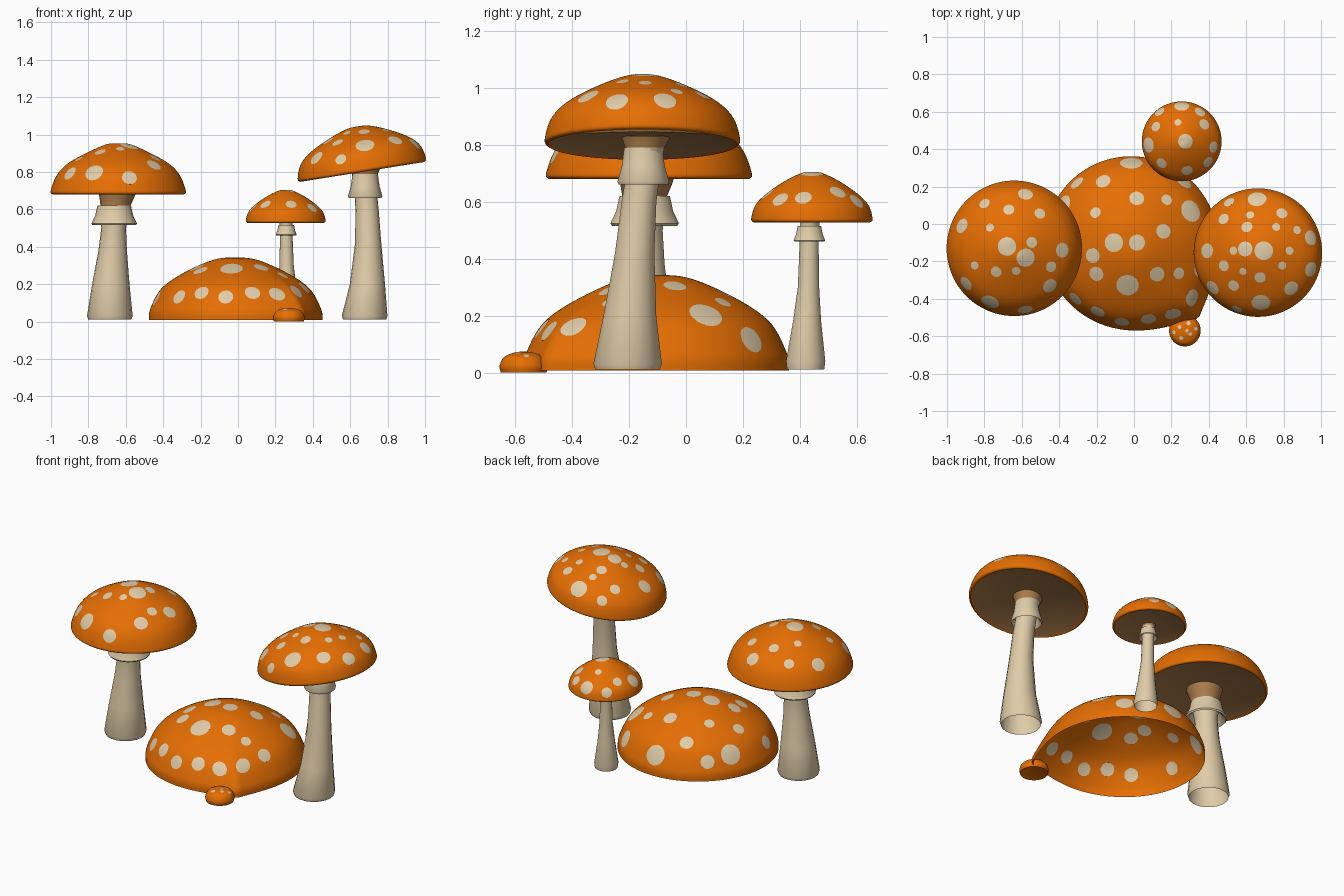
import bpy, bmesh, math
from mathutils import Vector

if "Cube" in bpy.data.objects:
    bpy.data.objects.remove(bpy.data.objects["Cube"])


def material(name, rgb):
    m = bpy.data.materials.new(name)
    m.diffuse_color = (*rgb, 1)
    m.use_nodes = True
    m.node_tree.nodes["Principled BSDF"].inputs["Base Color"].default_value = m.diffuse_color
    return m


ORANGE = material("orange cap", (0.78, 0.155, 0.001))
CREAM = material("cream", (0.74, 0.60, 0.39))
TAN = material("tan gills", (0.43, 0.215, 0.075))


def lathe(name, rings, segs, mats, rule=None, warp=None, spots=(), angle=40):
    """Skin circular rings (cx, cy, z, r); rule picks a material from (centre, ring)."""
    bm = bmesh.new()
    rows = []
    for cx, cy, z, r in rings:
        row = []
        for j in range(segs):
            a = 2 * math.pi * j / segs
            row.append(bm.verts.new((cx + r * math.cos(a), cy + r * math.sin(a), z)))
        rows.append(row)
    faces = []
    for i in range(len(rows) - 1):
        for j in range(segs):
            k = (j + 1) % segs
            f = bm.faces.new((rows[i][j], rows[i][k], rows[i + 1][k], rows[i + 1][j]))
            faces.append((f, i))
    if rule:
        for f, i in faces:
            f.material_index = rule(f.calc_center_median(), i)
    # round off the spot outlines by sliding nearby vertices onto them
    rim = max(q[3] for q in rings)
    for v in bm.verts:
        mine = {f.material_index for f in v.link_faces}
        if spots and len(mine) > 1 and 1 in mine and math.hypot(v.co.x, v.co.y) < rim * 0.985:
            p, s = min(spots, key=lambda q: abs((v.co - q[0]).length - q[1]))
            d = v.co - p
            if abs(d.length - s) < s * 0.35:
                v.co = p + d * (s / d.length)
    if warp:
        for v in bm.verts:
            v.co = warp(v.co)
    bmesh.ops.remove_doubles(bm, verts=bm.verts, dist=0.00005)
    me = bpy.data.meshes.new(name)
    bm.to_mesh(me)
    bm.free()
    for m in mats:
        me.materials.append(m)
    ob = bpy.data.objects.new(name, me)
    bpy.context.collection.objects.link(ob)
    bpy.ops.object.select_all(action='DESELECT')
    ob.select_set(True)
    bpy.context.view_layer.objects.active = ob
    bpy.ops.object.shade_smooth_by_angle(angle=math.radians(angle))
    return ob


def curve(pts, n):
    """Catmull-Rom curve through (r, z) points."""
    p = [Vector(q) for q in pts]
    p = [p[0]] + p + [Vector((-p[-2].x, p[-2].y))]
    out = []
    for i in range(1, len(p) - 2):
        a, b, c, d = p[i - 1:i + 3]
        for k in range(n):
            t = k / n
            out.append(0.5 * (2 * b + (c - a) * t + (2 * a - 5 * b + 4 * c - d) * t * t
                              + (3 * b - a - 3 * c + d) * t ** 3))
    return out + [p[-2]]


def cap(name, loc, profile, spots, under_mat=2, warp=None, segs=160, n=15):
    """Spotted cap; spots are (dx, dy, radius) in hundredths, seen from above.
    under_mat is the underside's material, or None to leave the cap open."""
    prof = curve(profile, n)
    rim = profile[0][0]
    h = rim * 0.07
    under = [] if under_mat is None else [(0, h), (rim * 0.3, h * 0.8), (rim * 0.97, h * 0.2)]
    rings = [(0, 0, z, r) for r, z in under] + [(0, 0, q.y, max(q.x, 0)) for q in prof]
    nu = len(under)
    centres = []
    for x, y, s in spots:
        d = math.hypot(x, y) / 100
        q = min(prof, key=lambda v: abs(v.x - min(d, rim * 0.975)))
        f = q.x / d if d > 0.001 else 0
        centres.append((Vector((x / 100 * f, y / 100 * f, q.y)), s / 100))

    def rule(c, i):
        if i < nu - 1:
            return under_mat
        return 1 if any((c - p).length < s for p, s in centres) else 0
    ob = lathe(name, rings, segs, [ORANGE, CREAM, TAN], rule, warp, centres)
    ob.location = loc


def stem(name, rings, collar, neck_z):
    """Leaning stem, open below, with a tan neck, plus a flared collar skirt."""
    lathe(name + "_stem", rings, 18, [CREAM, TAN],
          lambda c, i: 1 if c.z > neck_z else 0)
    cx, cy, z0, r0, z1, r1 = collar
    h = z1 - z0
    lathe(name + "_collar",
          [(cx, cy, z1 - h * 0.1, r1 * 0.6), (cx, cy, z0 + h * 0.12, r0 * 0.8),
           (cx, cy, z0, r0 * 0.95), (cx, cy, z0 + h * 0.08, r0),
           (cx, cy, z0 + h * 0.5, r0 * 0.35 + r1 * 0.65), (cx, cy, z1, r1),
           (cx, cy, z1, r1 * 0.6)], 18, [CREAM])


# left mushroom
cap("left_cap", (-0.64, -0.13, 0.68),
    [(.352, 0), (.361, .02), (.325, .108), (.25, .178), (.08, .262), (0, .271)],
    [(-4, 1, 5), (9, 3, 3), (6, -5, 5), (6, 29, 4), (-3, 21, 3), (14, 19, 3),
     (-16, 24, 3), (-13, 11, 2.3), (-28, 12, 4), (-21, -9, 2.3), (-10, -13, 3),
     (1, -12, 2.3), (20, -10, 3), (26, -1, 4), (-13, -29, 5), (6, -33, 4),
     (19, -20, 4), (-26, -19, 4)])
stem("left", [(-.685, -.15, .01, .115), (-.685, -.15, .03, .122), (-.68, -.15, .2, .1),
              (-.67, -.15, .38, .076), (-.665, -.147, .5, .066), (-.655, -.145, .62, .08),
              (-.648, -.14, .66, .092), (-.645, -.14, .7, .105)],
     (-.662, -.145, .515, .122, .62, .09), .615)

# right mushroom, its cap sheared up to the right
right_spots = [
    (-7, 2, 4), (3, 1, 5), (0, 29, 5), (-15, 27, 3), (-18, 18, 3), (-6, 14, 3),
    (-4, 20, 2.2), (13, 21, 3), (10, 14, 2.2), (21, 12, 2.2), (29, 8, 4), (17, 1, 2.2),
    (13, -7, 2.2), (1, -13, 3), (-8, -10, 2), (-13, 1, 2.2), (-18, -7, 3), (-27, 1, 4),
    (-13, -18, 3), (2, -27, 5), (18, -19, 4), (29, -9, 4), (-24, -19, 4), (-11, -31, 3)]
cap("right_cap", (0.664, -0.153, 0.8),
    [(.332, 0), (.343, .018), (.32, .09), (.26, .148), (.15, .205), (.06, .238), (0, .243)],
    [(x + 2.4 * (1 - (x * x + y * y) / 1156), y, s) for x, y, s in right_spots],
    warp=lambda c: Vector((c.x - 0.1 * c.z, c.y, c.z + 0.16 * c.x)))
stem("right", [(.677, -.205, .01, .115), (.677, -.205, .03, .122), (.692, -.197, .2, .094),
               (.696, -.18, .42, .07), (.69, -.165, .6, .062), (.682, -.15, .7, .06),
               (.678, -.145, .79, .07), (.675, -.14, .83, .09)],
     (.68, -.15, .66, .092, .79, .068), .785)

# small back mushroom
cap("small_cap", (0.255, 0.442, 0.527),
    [(.204, 0), (.213, .014), (.192, .07), (.12, .13), (.04, .172), (0, .176)],
    [(0, 19, 4), (-14, 8, 2.7), (-2, 10, 2), (2, 0, 4), (12, 9, 3), (17, -3, 3),
     (-18, -2, 4), (-11, -12, 3), (3, -16, 3), (14, -11, 3), (10, 16, 3), (-12, 16, 3)],
    n=10, segs=112)
stem("small", [(.265, .42, .01, .066), (.265, .42, .04, .07), (.262, .425, .18, .05),
               (.26, .43, .3, .038), (.258, .432, .45, .034), (.257, .435, .53, .034),
               (.256, .44, .55, .045)],
     (.258, .433, .46, .056, .515, .042), .505)


# big open dome, pulled out at the rim towards the bud
def bulge(c):
    r = math.hypot(c.x, c.y)
    a = abs(math.atan2(c.y, c.x) + 0.84)
    k = 1 + 0.17 * math.exp(-a / 0.3) * max(0, (r - 0.2) / 0.26) ** 1.5
    return Vector((c.x * k, c.y * k, c.z))


cap("big_dome", (-0.015, -0.1, 0.008),
    [(.462, 0), (.454, .06), (.395, .168), (.28, .25), (.12, .321), (0, .334)],
    [(0, 43, 6), (28, 33, 5), (-15, 33, 4), (3, 24, 4), (-19, 16, 3), (19, 23, 3),
     (32, 17, 6), (-9, 0, 5), (3, 0, 4.3), (17, 6, 4), (-21, -7, 4), (-37, 20, 6),
     (-19, -17, 4), (-2, -23, 6), (14, -17, 4), (25, -16, 3), (30, -27, 4), (-30, -30, 4),
     (-18, -37, 4), (-5, -42, 4), (9, -40, 4), (21, -36, 4), (36, -14, 4), (-42, -8, 4),
     (-29, 32, 4), (-32, 5, 3.5)], under_mat=None, warp=bulge)

# tiny bud
cap("bud", (0.272, -0.57, 0.0),
    [(.08, 0), (.084, .025), (.068, .055), (.03, .071), (0, .073)],
    [(-3, 2, 1), (2, 4, 1.2), (3, -2, 1), (-2, -4, 1.2), (6, 1, 1), (-6, -1, 1), (1, 0, .9)],
    under_mat=0, n=8, segs=64)
